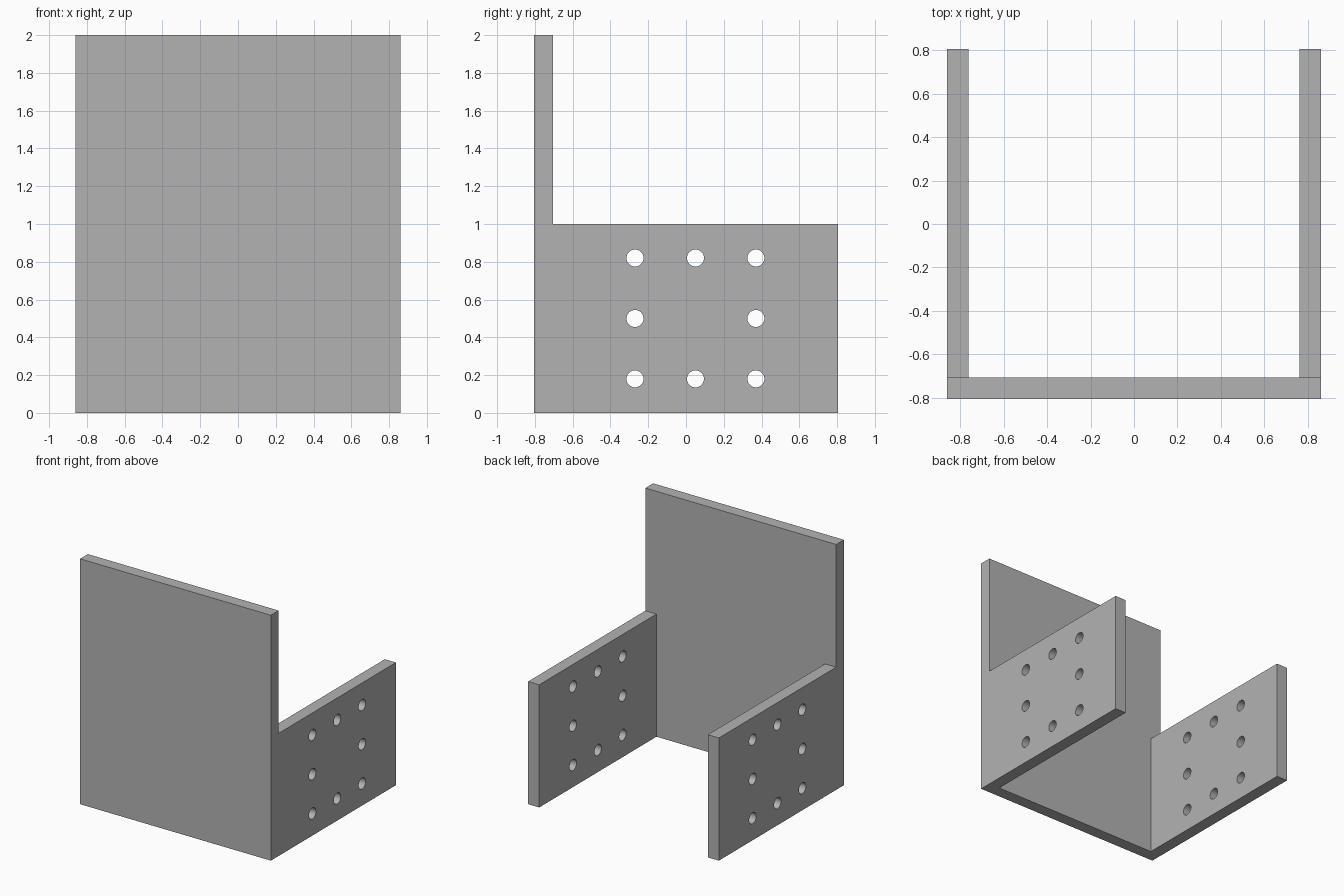
import bpy
import bmesh
from math import radians
from mathutils import Matrix, Vector

if "Cube" in bpy.data.objects:
    bpy.data.objects.remove(bpy.data.objects["Cube"], do_unlink=True)

HALF_X, HALF_Y = 0.86, 0.805
THICK = 0.1
BACK_HEIGHT, SIDE_HEIGHT = 2.0, 1.0
HOLE_Y, HOLE_Z = 0.05, 0.5      # centre of the hole pattern
PITCH, HOLE_RADIUS = 0.32, 0.045

steel = bpy.data.materials.new("plain_grey")
steel.use_nodes = True
grey = (0.45, 0.45, 0.45, 1)
steel.diffuse_color = grey
steel.node_tree.nodes["Principled BSDF"].inputs["Base Color"].default_value = grey


def add_object(name, bm):
    mesh = bpy.data.meshes.new(name)
    bm.to_mesh(mesh)
    bm.free()
    mesh.materials.append(steel)
    obj = bpy.data.objects.new(name, mesh)
    bpy.context.collection.objects.link(obj)
    return obj


def box(name, low, high):
    low, high = Vector(low), Vector(high)
    bm = bmesh.new()
    place = Matrix.Translation((low + high) / 2) @ Matrix.Diagonal((high - low).to_4d())
    bmesh.ops.create_cube(bm, size=1, matrix=place)
    return add_object(name, bm)


# Tall front plate
box("front_plate", (-HALF_X, -HALF_Y, 0), (HALF_X, THICK - HALF_Y, BACK_HEIGHT))

# Square ring of eight drills, long enough to pass through both side plates
bm = bmesh.new()
for i in (-1, 0, 1):
    for j in (-1, 0, 1):
        if i or j:
            place = (Matrix.Translation((0, HOLE_Y + i * PITCH, HOLE_Z + j * PITCH))
                     @ Matrix.Rotation(radians(90), 4, "Y"))
            bmesh.ops.create_cone(bm, cap_ends=True, segments=32, radius1=HOLE_RADIUS,
                                  radius2=HOLE_RADIUS, depth=3, matrix=place)
drills = add_object("hole_cutter", bm)
drills.hide_render = True

# Lower side plates with drilled holes
for name, inner, outer in (("left_side_plate", HALF_X - THICK, HALF_X),
                           ("right_side_plate", -HALF_X, THICK - HALF_X)):
    plate = box(name, (inner, THICK - HALF_Y, 0), (outer, HALF_Y, SIDE_HEIGHT))
    cut = plate.modifiers.new("holes", "BOOLEAN")
    cut.operation = "DIFFERENCE"
    cut.solver = "EXACT"
    cut.object = drills
    bpy.ops.object.select_all(action="DESELECT")
    plate.select_set(True)
    bpy.context.view_layer.objects.active = plate
    bpy.ops.object.modifier_apply(modifier=cut.name)
    bpy.ops.object.shade_smooth_by_angle(angle=radians(30))

bpy.data.objects.remove(drills, do_unlink=True)
